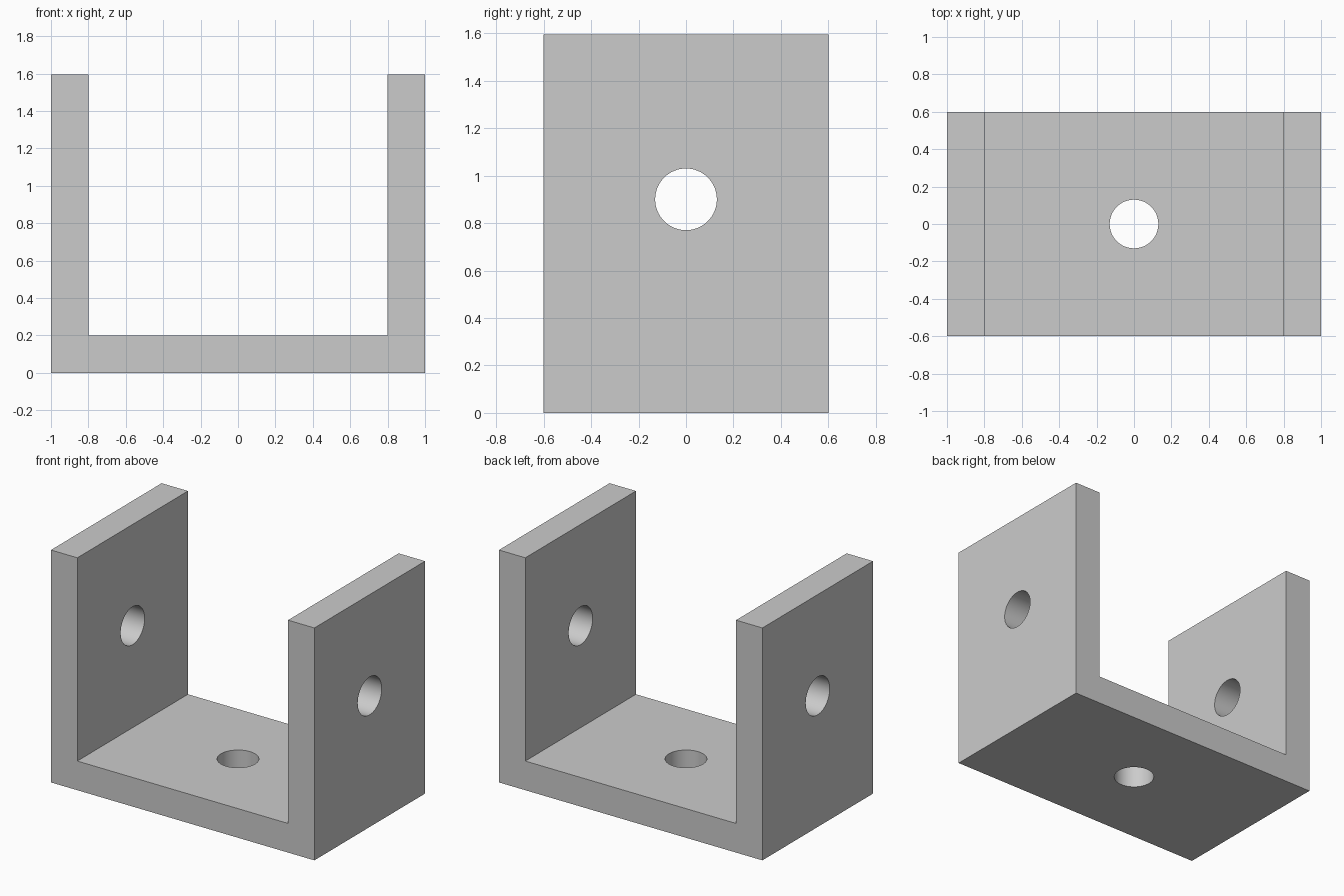
import bpy, bmesh
from math import pi, radians

cube = bpy.data.objects.get("Cube")
if cube:
    bpy.data.objects.remove(cube, do_unlink=True)

HALF_W, HALF_D, HEIGHT, WALL = 1.0, 0.6, 1.595, 0.2
HOLE_R, HOLE_Z = 0.13, 0.9

grey = bpy.data.materials.new("light_grey")
grey.use_nodes = True
colour = (0.6, 0.6, 0.6, 1)
grey.diffuse_color = colour
grey.node_tree.nodes["Principled BSDF"].inputs["Base Color"].default_value = colour

# U-shaped bracket: profile in the xz plane, extruded front to back
inner = HALF_W - WALL
right_half = [(HALF_W, 0), (HALF_W, HEIGHT), (inner, HEIGHT), (inner, WALL)]
profile = right_half + [(-x, z) for x, z in reversed(right_half)]
bm = bmesh.new()
face = bm.faces.new([bm.verts.new((x, -HALF_D, z)) for x, z in profile])
ext = bmesh.ops.extrude_face_region(bm, geom=[face])
bmesh.ops.translate(bm, vec=(0, 2 * HALF_D, 0),
                    verts=[v for v in ext["geom"] if isinstance(v, bmesh.types.BMVert)])
bmesh.ops.recalc_face_normals(bm, faces=bm.faces)
mesh = bpy.data.meshes.new("u_bracket")
bm.to_mesh(mesh)
bm.free()
mesh.materials.append(grey)
bracket = bpy.data.objects.new("u_bracket", mesh)
bpy.context.collection.objects.link(bracket)


def drill(name, location, rotation, depth):
    """Cut a round hole through the bracket and discard the cutter."""
    bpy.ops.mesh.primitive_cylinder_add(vertices=64, radius=HOLE_R, depth=depth,
                                        location=location, rotation=rotation)
    cutter = bpy.context.object
    cutter.name = name
    cutter.hide_render = True
    cutter.data.materials.append(grey)
    mod = bracket.modifiers.new(name, "BOOLEAN")
    mod.operation, mod.solver, mod.object = "DIFFERENCE", "EXACT", cutter
    bpy.context.view_layer.objects.active = bracket
    bpy.ops.object.modifier_apply(modifier=mod.name)
    bpy.data.objects.remove(cutter, do_unlink=True)


# Pin hole through both side walls, and mounting hole through the base
drill("pin_hole", (0, 0, HOLE_Z), (0, pi / 2, 0), 3)
drill("base_hole", (0, 0, WALL / 2), (0, 0, 0), 2 * WALL)

# Smooth hole walls, sharp bracket edges
bpy.ops.object.select_all(action="DESELECT")
bracket.select_set(True)
bpy.context.view_layer.objects.active = bracket
bpy.ops.object.shade_smooth_by_angle(angle=radians(30))
